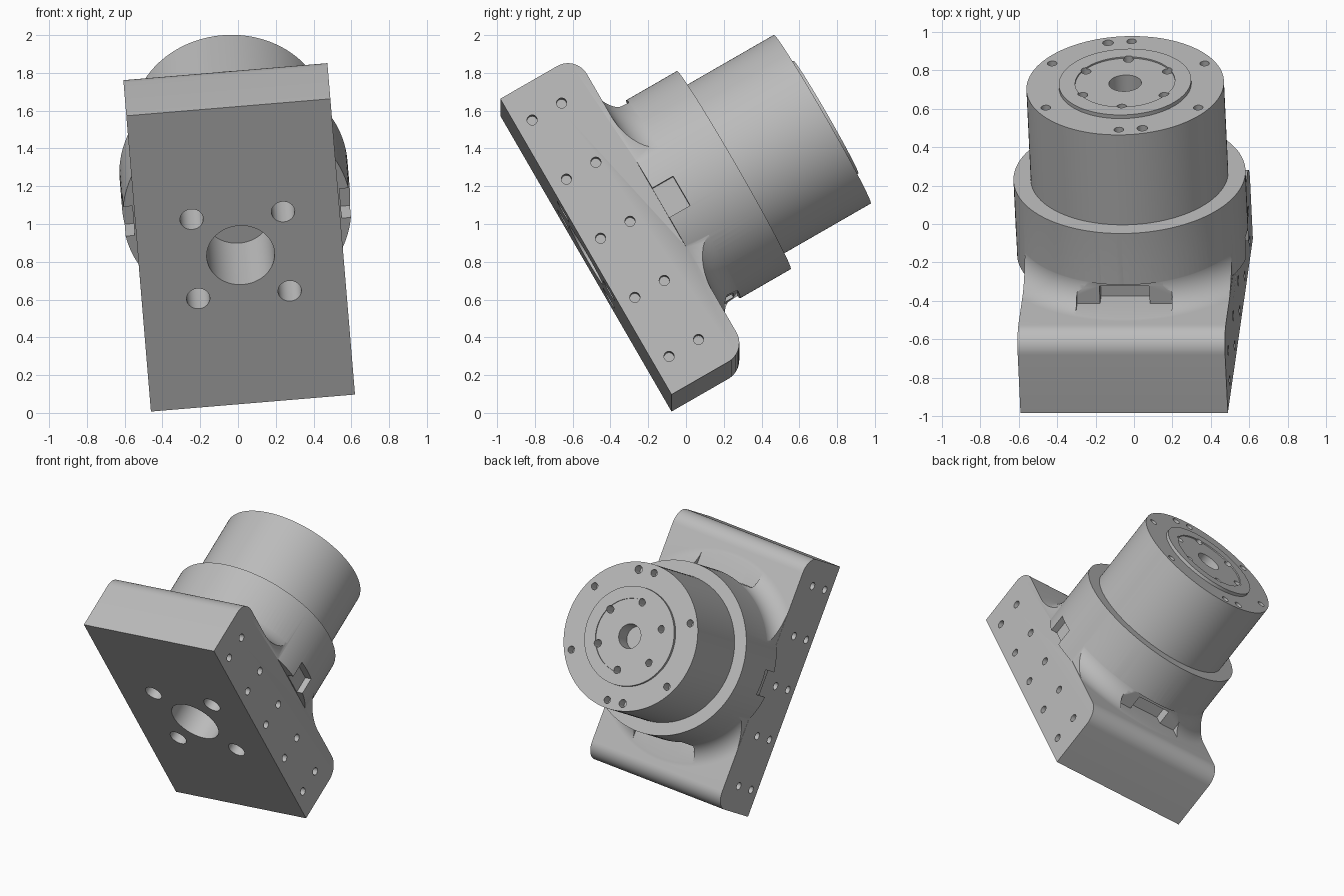
import bpy, bmesh, math
from mathutils import Matrix, Vector

if "Cube" in bpy.data.objects:
    bpy.data.objects.remove(bpy.data.objects["Cube"], do_unlink=True)

# Local frame: x = long side of the base, y = its width, z = drum axis
n = Vector((-0.0415, 0.866, 0.498)).normalized()
u = Vector((0.9966, 0, 0.083)).normalized()
v = n.cross(u).normalized()
FRAME = Matrix((v, u, n)).transposed().to_4x4()
FRAME.translation = (0.014, -0.53, 0.835)

LONG, WIDE, THICK = 0.907, 0.542, 0.463
RING, FILLET = 0.605, 0.15

metal = bpy.data.materials.new("machined_grey")
metal.use_nodes = True
GREY = (0.5, 0.5, 0.5, 1)
metal.diffuse_color = GREY
metal.node_tree.nodes["Principled BSDF"].inputs["Base Color"].default_value = GREY


def to_object(bm, name):
    bmesh.ops.recalc_face_normals(bm, faces=bm.faces)
    mesh = bpy.data.meshes.new(name)
    bm.to_mesh(mesh)
    bm.free()
    mesh.materials.append(metal)
    ob = bpy.data.objects.new(name, mesh)
    bpy.context.collection.objects.link(ob)
    return ob


def add_box(bm, lo, hi):
    lo, hi = Vector(lo), Vector(hi)
    size = hi - lo
    mat = Matrix.Translation((lo + hi) / 2) @ Matrix.Diagonal((*size, 1))
    return bmesh.ops.create_cube(bm, size=1, matrix=mat)["verts"]


def add_pin(bm, start, end, r, segs=24):
    start, end = Vector(start), Vector(end)
    d = end - start
    mat = Matrix.Translation((start + end) / 2) @ d.to_track_quat("Z", "Y").to_matrix().to_4x4()
    bmesh.ops.create_cone(bm, cap_ends=True, segments=segs, radius1=r, radius2=r,
                          depth=d.length, matrix=mat)


def lathe(name, profile, segs=128):
    bm = bmesh.new()
    verts = [bm.verts.new((r, 0, z)) for r, z in profile]
    edges = [bm.edges.new(pair) for pair in zip(verts, verts[1:])]
    bmesh.ops.spin(bm, geom=verts + edges, cent=(0, 0, 0), axis=(0, 0, 1),
                   angle=math.tau, steps=segs)
    bmesh.ops.remove_doubles(bm, verts=bm.verts, dist=0.0001)
    return to_object(bm, name)


def combine(target, tool, operation):
    tool.hide_render = True
    mod = target.modifiers.new("combine", "BOOLEAN")
    mod.operation, mod.solver, mod.object = operation, "EXACT", tool
    bpy.context.view_layer.objects.active = target
    bpy.ops.object.modifier_apply(modifier=mod.name)
    bpy.data.objects.remove(tool, do_unlink=True)


# Base block with rounded rear edges
bm = bmesh.new()
add_box(bm, (-LONG, -WIDE, 0), (LONG, WIDE, THICK))
edges = [e for e in bm.edges if all(w.co.z > 0.1 for w in e.verts)
         and abs(e.verts[0].co.x - e.verts[1].co.x) < 0.01]
bmesh.ops.bevel(bm, geom=edges, offset=0.115, segments=10, profile=0.5, affect="EDGES")
base = to_object(bm, "base_housing")

# Concave skirt between base and ring, trimmed flush with the base sides
profile = [(0, 0.3), (RING + FILLET, 0.3)]
for i in range(13):
    a = math.pi / 2 * i / 12
    profile.append((RING - 0.001 + FILLET * (1 - math.sin(a)),
                    THICK + FILLET * (1 - math.cos(a))))
profile.append((0, THICK + FILLET))
skirt = lathe("skirt", profile)
bm = bmesh.new()
add_box(bm, (-1, -WIDE + 0.001, 0.2), (1, WIDE - 0.001, 1))
combine(skirt, to_object(bm, "trim"), "INTERSECT")
combine(base, skirt, "UNION")
ring = lathe("ring", [(0, 0.458), (RING, 0.458), (RING, 0.904), (0, 0.904)])
combine(base, ring, "UNION")

# Bores, bolt holes and cable windows of the base
bm = bmesh.new()
add_pin(bm, (0, 0, -0.1), (0, 0, 0.44), 0.18, 64)
for sx in (-1, 1):
    for sy in (-1, 1):
        add_pin(bm, (sx * 0.243, sy * 0.243, -0.1), (sx * 0.243, sy * 0.243, 0.3), 0.062, 32)
for side in (-1, 1):
    for i in range(-2, 3):
        for z in (0.09, 0.27):
            add_pin(bm, (i * 0.3625, side * 0.46, z), (i * 0.3625, side * 0.6, z), 0.027)
    y = sorted((side * 0.55, side * 0.7))
    add_box(bm, (-0.09, y[0], 0.452), (0.09, y[1], 0.585))
combine(base, to_object(bm, "base_cutter"), "DIFFERENCE")
for half, depth, top in ((0.25, 0.575, 0.595), (0.13, 0.5, 0.57)):
    bm = bmesh.new()
    for side in (-1, 1):
        x = sorted((side * depth, side * 0.8))
        box = add_box(bm, (x[0], -half, THICK + 0.004), (x[1], half, top))
    if half > 0.2:
        ends = [e for e in bm.edges if abs(e.verts[0].co.y - e.verts[1].co.y) < 0.01
                and abs(e.verts[0].co.z - e.verts[1].co.z) < 0.01
                and e.verts[0].co.z > 0.5]
        bmesh.ops.bevel(bm, geom=ends, offset=0.08, segments=6, profile=0.5, affect="EDGES")
    combine(base, to_object(bm, "slot_cutter"), "DIFFERENCE")

# Drum with raised output disc, shallow recess and centre hole
drum = lathe("drum", [(0, 0.89), (0.515, 0.89), (0.515, 1.445), (0.345, 1.445),
                      (0.345, 1.467), (0.26, 1.467), (0.26, 1.459),
                      (0.085, 1.459), (0.085, 1.34), (0, 1.34)])
bm = bmesh.new()
for i in range(6):
    a = math.radians(60 * i)
    for r, size in ((0.46, 0.025), (0.245, 0.026)):
        x, y = r * math.cos(a), r * math.sin(a)
        add_pin(bm, (x, y, 1.37), (x, y, 1.6), size)
for s in (-1, 1):
    add_pin(bm, (s * 0.445, -s * 0.122, 1.37), (s * 0.445, -s * 0.122, 1.6), 0.028)
combine(drum, to_object(bm, "drum_cutter"), "DIFFERENCE")

# Place in the tilted pose and shade
for ob in (base, drum):
    ob.matrix_world = FRAME
    bpy.ops.object.select_all(action="DESELECT")
    ob.select_set(True)
    bpy.context.view_layer.objects.active = ob
    bpy.ops.object.shade_smooth_by_angle(angle=math.radians(30))
